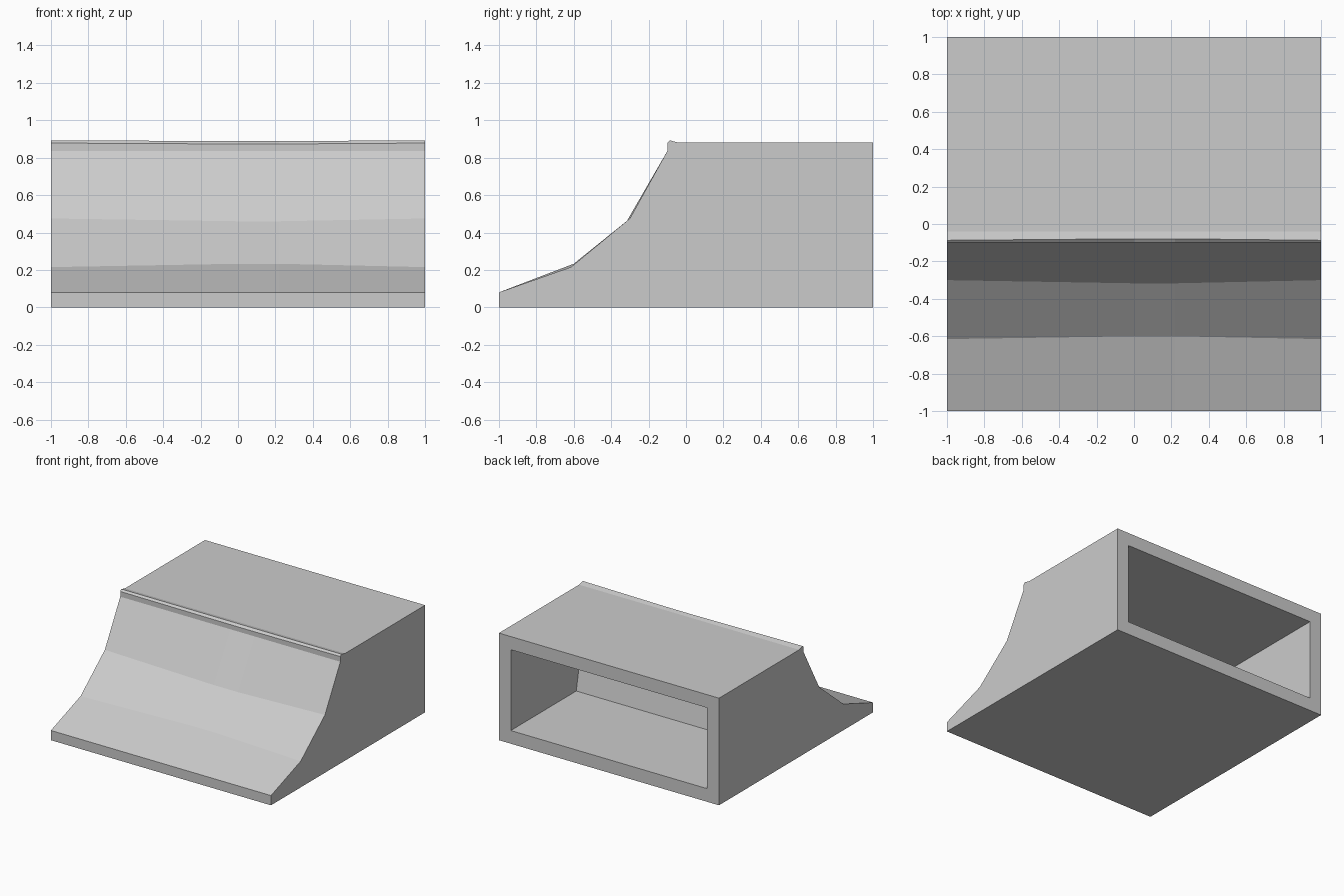
import bpy, bmesh
from mathutils import Vector

cube = bpy.data.objects.get("Cube")
if cube:
    bpy.data.objects.remove(cube, do_unlink=True)

grey = bpy.data.materials.new("concrete grey")
grey.use_nodes = True
colour = (0.6, 0.6, 0.6, 1)
grey.diffuse_color = colour
grey.node_tree.nodes["Principled BSDF"].inputs["Base Color"].default_value = colour

# Side profile (y, z) and how far each point drifts at mid-width
profile = [
    ((-1, 0), (0, 0)), ((-1, 0.08), (0, 0)),
    ((-0.615, 0.215), (0.015, 0.018)),
    ((-0.30, 0.475), (-0.017, -0.015)),
    ((-0.10, 0.835), (0, 0)),
    ((-0.10, 0.878), (0, -0.005)),
    ((-0.087, 0.893), (0.008, -0.005)),
    ((-0.04, 0.88), (0, 0)),
    ((1, 0.88), (0, 0)), ((1, 0), (0, 0)),
]
stations = [(-1, 0), (0, 1), (0.22, 1), (1, 0)]

# Ramp body: loft the profile across the width
bm = bmesh.new()
rings = [[bm.verts.new((x, y + dy * k, z + dz * k)) for (y, z), (dy, dz) in profile]
         for x, k in stations]
n = len(profile)
back = []
for a, b in zip(rings, rings[1:]):
    for i in range(n):
        j = (i + 1) % n
        face = bm.faces.new((a[i], b[i], b[j], a[j]))
        if i == n - 2:
            back.append(face)
bm.faces.new(rings[0])
bm.faces.new(rings[-1])
bmesh.ops.recalc_face_normals(bm, faces=bm.faces[:])

# Open back: inset a frame, then push the rim and the hollow inwards
bmesh.ops.inset_region(bm, faces=back, thickness=0.108, use_even_offset=True)
for depth in (0.13, 0.72):
    out = bmesh.ops.extrude_face_region(bm, geom=back)["geom"]
    bmesh.ops.delete(bm, geom=back, context='FACES')
    back = [g for g in out if isinstance(g, bmesh.types.BMFace)]
    verts = [g for g in out if isinstance(g, bmesh.types.BMVert)]
    bmesh.ops.translate(bm, verts=verts, vec=Vector((0, -depth, 0)))

# The hollow's end wall leans forward towards its top
for v in verts:
    if v.co.z > 0.5:
        v.co.y -= 0.13

bmesh.ops.recalc_face_normals(bm, faces=bm.faces[:])
mesh = bpy.data.meshes.new("quarter_ramp")
bm.to_mesh(mesh)
bm.free()
mesh.materials.append(grey)
ramp = bpy.data.objects.new("quarter_ramp", mesh)
bpy.context.collection.objects.link(ramp)
